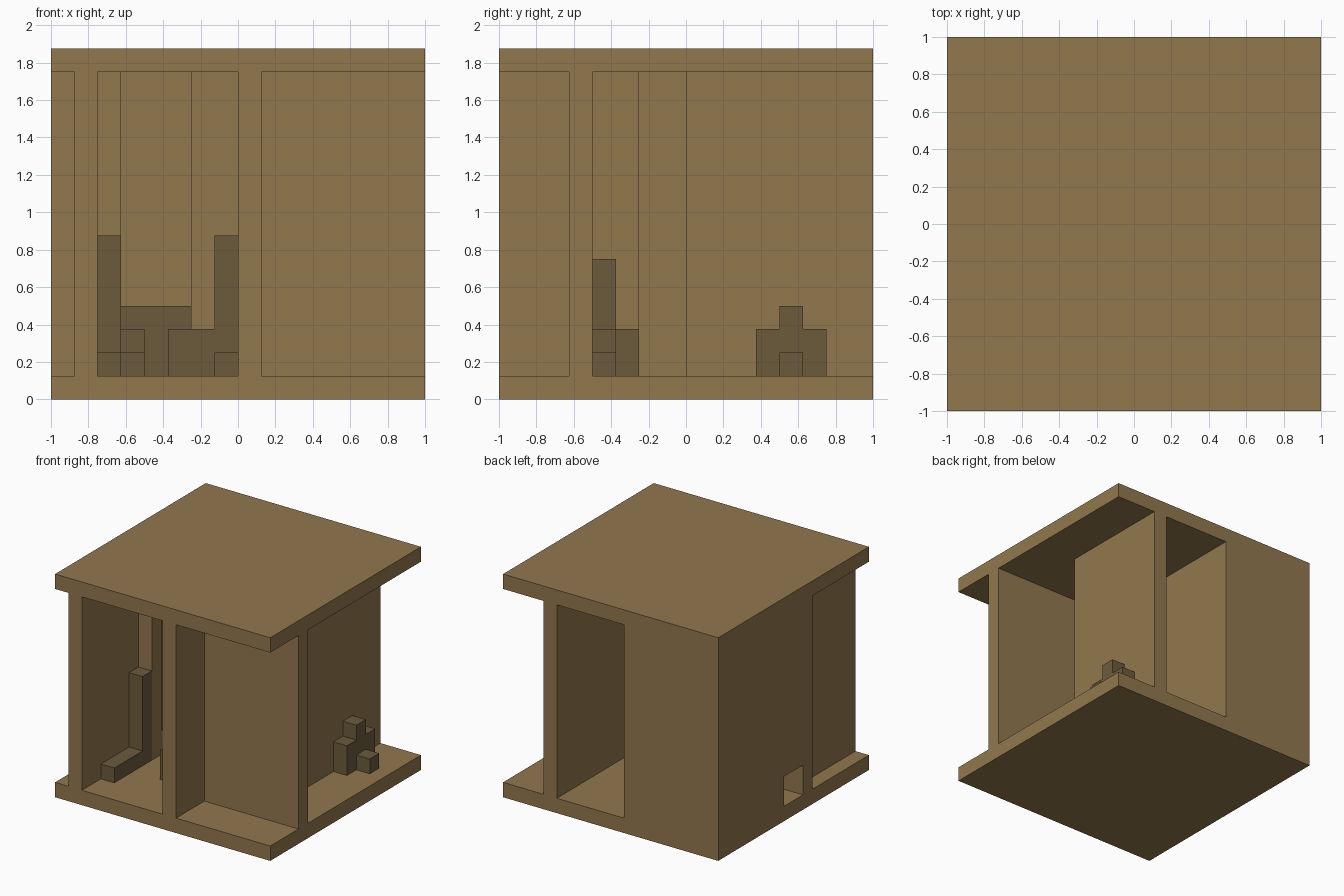
import bpy

if "Cube" in bpy.data.objects:
    bpy.data.objects.remove(bpy.data.objects["Cube"], do_unlink=True)

U = 0.125          # module size
FLOOR, CEIL = 1, 14  # room bottom and top in modules


def material(name, rgb):
    m = bpy.data.materials.new(name)
    m.use_nodes = True
    colour = (*rgb, 1)
    m.diffuse_color = colour
    m.node_tree.nodes["Principled BSDF"].inputs["Base Color"].default_value = colour
    return m


tan = material("tan_wall", (0.287, 0.188, 0.077))
brown = material("dark_brown", (0.150, 0.105, 0.045))


def box(name, x, y, z, mat):
    """Box from (low, high) pairs in modules, counted from the front right floor corner."""
    bpy.ops.mesh.primitive_cube_add(size=1)
    ob = bpy.context.object
    ob.name = name
    lows, highs = zip(x, y, z)
    size = [(h - l) * U for l, h in zip(lows, highs)]
    mid = [(h + l) * U / 2 for l, h in zip(lows, highs)]
    for v in ob.data.vertices:
        v.co = [c * s + m for c, s, m in zip(v.co, size, mid)]
    ob.location = (-1, -1, 0)
    ob.data.materials.append(mat)
    return ob


def wall(name, x, y, z=(FLOOR, CEIL)):
    return box(name, x, y, z, tan)


def block(name, x, y, top):
    return box(name, x, y, (FLOOR, top), brown)


# Floor and ceiling slabs
wall("floor", (0, 16), (0, 16), (0, FLOOR))
wall("ceiling", (0, 16), (0, 16), (CEIL, CEIL + 1))

# Front room
wall("front_room_outer_wall", (1, 2), (0, 6))
wall("front_room_inner_wall", (8, 9), (0, 5))
wall("front_room_rear_wall", (6, 9), (5, 6))
wall("recessed_front_wall", (9, 16), (3, 4))

# Back room with a doorway and a small low opening
wall("doorway_wall", (0, 3), (6, 7))
wall("back_room_outer_wall", (0, 1), (9, 15))
wall("opening_lintel", (0, 1), (7, 9), (3, CEIL))
wall("back_room_inner_wall", (6, 7), (6, 15))
wall("back_wall", (0, 7), (15, 16))

# Free-standing wall beside the passage
wall("passage_wall", (12, 13), (8, 16))

# Stepped blocks in the front room
block("corner_post", (2, 3), (5, 6), 7)
block("corner_bench", (2, 3), (2, 5), 2)
block("inner_post", (7, 8), (4, 5), 7)
block("inner_ledge", (5, 7), (4, 5), 3)
block("inner_step", (7, 8), (3, 4), 2)

# Stepped blocks in the back room
block("back_ledge", (2, 6), (14, 15), 4)
block("back_step_high", (3, 4), (13, 14), 3)
block("back_step_low", (3, 4), (12, 13), 2)

# Stepped blocks in the passage corner
block("passage_post", (9, 10), (4, 5), 6)
block("passage_ledge", (9, 10), (5, 6), 3)
block("passage_step_high", (10, 11), (4, 5), 3)
block("passage_step_low", (11, 12), (4, 5), 2)

# Stepped blocks against the outside of the passage wall
block("side_centre", (13, 14), (12, 13), 4)
for side, y in (("front", 11), ("rear", 13)):
    block(f"side_{side}", (13, 14), (y, y + 1), 3)
block("side_step", (14, 15), (12, 13), 2)
